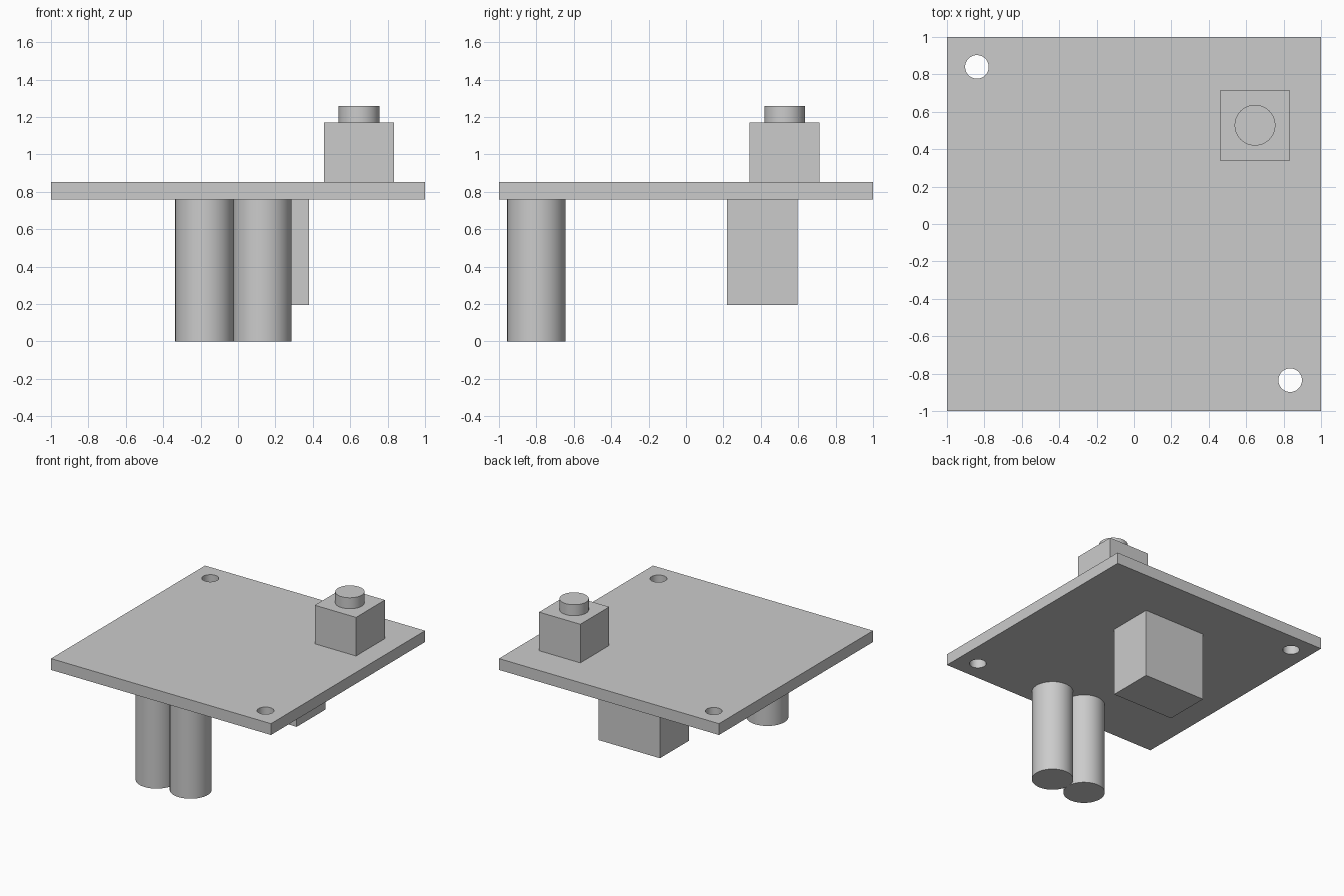
import bpy
import math

old = bpy.data.objects.get("Cube")
if old:
    bpy.data.objects.remove(old, do_unlink=True)

grey = bpy.data.materials.new("light_grey")
grey.use_nodes = True
colour = (0.6, 0.6, 0.6, 1)
grey.diffuse_color = colour
grey.node_tree.nodes["Principled BSDF"].inputs["Base Color"].default_value = colour


def box(name, x, y, z):
    """Box from (low, high) spans on each axis."""
    spans = (x, y, z)
    bpy.ops.mesh.primitive_cube_add(size=1, location=[(a + b) / 2 for a, b in spans])
    ob = bpy.context.object
    ob.name = name
    ob.scale = [b - a for a, b in spans]
    bpy.ops.object.transform_apply(location=False, rotation=False, scale=True)
    ob.data.materials.append(grey)
    return ob


def cylinder(name, x, y, radius, z):
    """Upright cylinder over a (low, high) height span."""
    bpy.ops.mesh.primitive_cylinder_add(vertices=48, radius=radius, depth=z[1] - z[0],
                                        location=(x, y, sum(z) / 2))
    ob = bpy.context.object
    ob.name = name
    ob.data.materials.append(grey)
    bpy.ops.object.shade_smooth_by_angle(angle=math.radians(30))
    return ob


PLATE_BOTTOM, PLATE_TOP = 0.76, 0.853

# Circuit board with two mounting holes
board = box("board", (-1, 1), (-1, 1), (PLATE_BOTTOM, PLATE_TOP))
for i, (x, y) in enumerate([(-0.84, 0.84), (0.835, -0.835)]):
    cutter = cylinder(f"hole_cutter_{i + 1}", x, y, 0.063, (0.6, 1.0))
    cutter.hide_render = True
    cutter.hide_set(True)
    cutter.display_type = 'WIRE'
    cut = board.modifiers.new("mounting_hole", 'BOOLEAN')
    cut.operation = 'DIFFERENCE'
    cut.solver = 'EXACT'
    cut.object = cutter

# Apply the cuts and drop the cutters
bpy.context.view_layer.objects.active = board
board.select_set(True)
for cut in list(board.modifiers):
    cutter = cut.object
    bpy.ops.object.modifier_apply(modifier=cut.name)
    bpy.data.objects.remove(cutter, do_unlink=True)
bpy.ops.object.select_all(action='DESELECT')
board.select_set(True)
bpy.ops.object.shade_smooth_by_angle(angle=math.radians(30))

# Push button on top
box("button_housing", (0.46, 0.835), (0.34, 0.715), (PLATE_TOP, 1.17))
cylinder("button_cap", 0.647, 0.528, 0.109, (1.17, 1.26))

# Component block underneath
box("lower_block", (-0.18, 0.38), (0.22, 0.595), (0.195, PLATE_BOTTOM))

# Pair of upright cans underneath
for side, x in (("right", -0.18), ("left", 0.13)):
    cylinder(f"{side}_can", x, -0.8, 0.156, (0, PLATE_BOTTOM))
